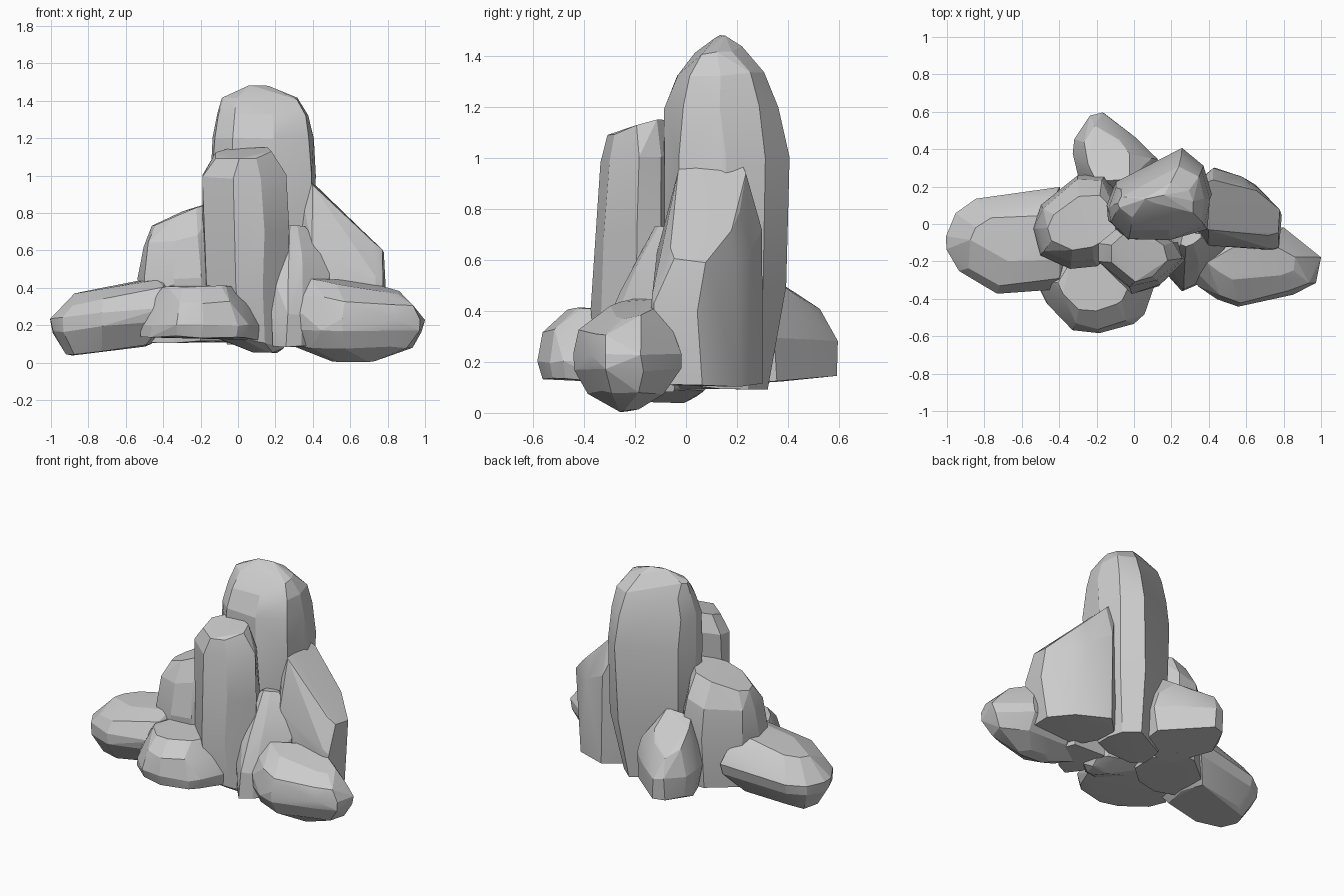
import bpy, bmesh, math, random
from mathutils import Vector

random.seed(7)


def rock(name, outline, levels, jitter=0.009):
    """Convex stone: a plan outline repeated at levels
    (z, scale x, scale y, shift x, shift y, tilt x, tilt y)."""
    cx = sum(p[0] for p in outline) / len(outline)
    cy = sum(p[1] for p in outline) / len(outline)
    bm = bmesh.new()
    for z, sx, sy, dx, dy, tx, ty in levels:
        for x, y in outline:
            u, v = (x - cx) * sx + dx, (y - cy) * sy + dy
            j = Vector([random.uniform(-jitter, jitter) for _ in range(3)])
            p = Vector((cx + u, cy + v, z + tx * u + ty * v)) + j
            p.z = max(p.z, 0.0)
            bm.verts.new(p)
    hull = bmesh.ops.convex_hull(bm, input=bm.verts[:])
    inner = [g for g in hull["geom_interior"] if isinstance(g, bmesh.types.BMVert)]
    bmesh.ops.delete(bm, geom=inner, context='VERTS')
    # merge nearly flat neighbours into chiselled facets
    bmesh.ops.dissolve_limit(bm, angle_limit=math.radians(5),
                             verts=bm.verts[:], edges=bm.edges[:])
    bmesh.ops.recalc_face_normals(bm, faces=bm.faces[:])
    me = bpy.data.meshes.new(name)
    bm.to_mesh(me)
    bm.free()
    ob = bpy.data.objects.new(name, me)
    bpy.context.collection.objects.link(ob)
    bpy.ops.object.select_all(action='DESELECT')
    ob.select_set(True)
    bpy.context.view_layer.objects.active = ob
    bpy.ops.object.shade_smooth_by_angle(angle=math.radians(13))


# Tallest stone in the middle, peak leaning to the back
rock("tall_stone",
     [(-.14, .1), (-.1, .22), (.25, .41), (.37, .31), (.41, .15), (.39, -.02),
      (.2, -.09), (-.03, -.09), (-.13, .02)],
     [(.1, .7, .7, 0, 0, 0, 0), (.5, .96, .97, 0, 0, 0, 0),
      (1.0, 1, 1, 0, 0, 0, 0), (1.2, .96, .9, 0, -.01, 0, 0),
      (1.33, .88, .68, 0, 0, 0, 0),
      (1.42, .76, .34, -.02, 0, 0, .1), (1.475, .2, .08, -.03, .02, 0, 0)])

# Pillar at the front
rock("front_pillar",
     [(-.2, -.12), (-.1, -.04), (.15, -.06), (.22, -.1), (.26, -.2),
      (.13, -.32), (-.02, -.36), (-.19, -.22)],
     [(.06, .3, .35, .12, 0, 0, 0), (.12, .85, .95, .02, .01, -.15, 0),
      (.4, .92, 1.03, .01, 0, 0, 0), (.7, 1, 1.02, .01, 0, 0, 0),
      (1.0, .98, .96, 0, .01, 0, .15), (1.12, .65, .8, 0, .01, .1, .25)])

# Sloping slab on the right
rock("right_slab",
     [(.3, .2), (.42, .29), (.57, .25), (.66, .2), (.79, .05), (.78, -.12),
      (.73, -.14), (.4, -.11), (.3, .02)],
     [(.11, .9, .97, 0, .01, 0, 0), (.4, 1, 1, 0, 0, 0, 0),
      (.6, 1, 1, 0, 0, -.5, .25), (.815, .98, .68, 0, .02, -.92, 0)])

# Upright stone on the left
rock("left_upright",
     [(-.53, -.03), (-.5, .1), (-.3, .27), (-.15, .27), (-.05, .1), (-.06, -.1),
      (-.2, -.22), (-.35, -.24), (-.5, -.17)],
     [(.11, .93, .88, 0, 0, 0, 0), (.45, 1, 1, 0, 0, 0, 0),
      (.67, .9, .88, 0, 0, .2, 0), (.8, .75, .55, .01, 0, .38, 0)])

# Low stone at the back
rock("back_stone",
     [(-.33, .37), (-.32, .45), (-.24, .58), (-.17, .6), (0, .47), (.13, .35),
      (.1, .12), (-.2, .12), (-.29, .25)],
     [(.13, .95, .96, 0, 0, 0, .08), (.29, 1, 1, 0, 0, 0, 0),
      (.4, .85, .87, 0, 0, 0, -.3), (.5, .55, .62, -.02, .02, 0, -.65)])

# Lying boulder on the left
rock("left_boulder",
     [(-1, -.06), (-.95, .05), (-.84, .14), (-.4, .19), (-.34, -.1), (-.38, -.34),
      (-.73, -.38), (-.94, -.26), (-1, -.13)],
     [(.065, .7, .6, 0, 0, .12, 0), (.19, .99, .95, 0, 0, .1, 0),
      (.26, 1, 1, 0, 0, .12, 0), (.34, .87, .82, .02, 0, .2, 0),
      (.39, .72, .45, .05, .02, .2, 0)])

# Low stone at the front
rock("front_stone",
     [(-.53, -.3), (-.48, -.43), (-.34, -.57), (-.2, -.59), (0, -.54), (.05, -.48),
      (.12, -.3), (.08, -.1), (-.42, -.1)],
     [(.135, .97, .88, 0, 0, -.02, 0), (.2, .98, 1, .01, 0, 0, 0),
      (.32, .8, .88, 0, .01, 0, 0), (.41, .6, .52, -.01, .03, .02, 0)])

# Lying boulder on the right
rock("right_boulder",
     [(.22, -.2), (.45, -.03), (.8, -.01), (1, -.17), (.98, -.32), (.85, -.37),
      (.56, -.45), (.44, -.4), (.34, -.33)],
     [(.01, .3, .22, .0, .02, 0, 0), (.08, .8, .7, 0, 0, 0, 0),
      (.17, .97, .96, 0, 0, 0, 0), (.24, 1, 1, 0, 0, -.04, 0),
      (.33, .86, .84, 0, 0, -.08, 0), (.405, .62, .45, .01, .03, -.14, .15)])

# Small wedge between the pillar and the right boulder
rock("small_wedge",
     [(.18, -.28), (.27, -.36), (.35, -.33), (.49, -.14), (.46, -.03), (.2, -.03)],
     [(.09, .9, .95, -.01, 0, 0, 0), (.26, .97, .95, 0, 0, 0, 0),
      (.47, 1, .68, 0, .04, 0, 0), (.58, .85, .5, 0, .07, 0, 0),
      (.73, .35, .2, -.02, .11, 0, 0)])
